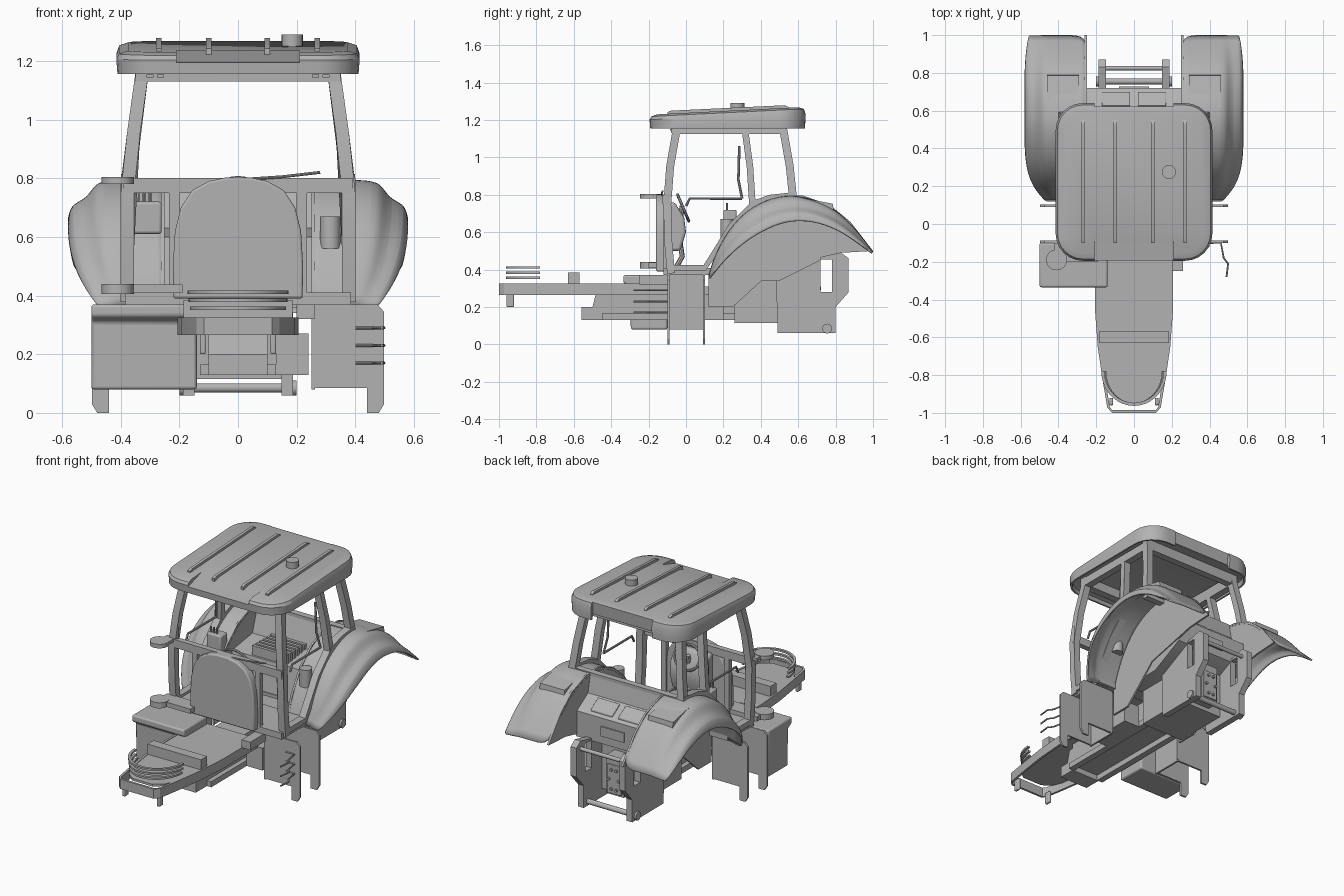
import bpy, bmesh, math
from mathutils import Matrix, Vector

if bpy.data.objects.get("Cube"):
    bpy.data.objects.remove(bpy.data.objects["Cube"])

grey = bpy.data.materials.new("plain grey")
grey.use_nodes = True
grey.diffuse_color = (0.45, 0.45, 0.45, 1)
grey.node_tree.nodes["Principled BSDF"].inputs["Base Color"].default_value = (0.45, 0.45, 0.45, 1)
parts = []


def finish(name, bm, mirror=False, bevel=0):
    bmesh.ops.recalc_face_normals(bm, faces=bm.faces)
    me = bpy.data.meshes.new(name)
    bm.to_mesh(me)
    bm.free()
    me.materials.append(grey)
    ob = bpy.data.objects.new(name, me)
    bpy.context.collection.objects.link(ob)
    parts.append(ob)
    if bevel:
        b = ob.modifiers.new("bevel", 'BEVEL')
        b.width, b.segments = bevel, 3
    if mirror:
        ob.modifiers.new("mirror", 'MIRROR')
    return ob


def place(axis, p, d):
    """Point of a flat outline p, at depth d along the axis."""
    return {'x': (d, p[0], p[1]), 'y': (p[0], d, p[1]), 'z': (p[0], p[1], d)}[axis]


def prism(name, axis, pts, a, b, mirror=False, bevel=0):
    bm = bmesh.new()
    lo = [bm.verts.new(place(axis, p, a)) for p in pts]
    hi = [bm.verts.new(place(axis, p, b)) for p in pts]
    bm.faces.new(lo)
    bm.faces.new(hi)
    for i in range(len(pts)):
        j = (i + 1) % len(pts)
        bm.faces.new((lo[i], lo[j], hi[j], hi[i]))
    return finish(name, bm, mirror, bevel)


def box(name, x0, x1, y0, y1, z0, z1, mirror=False, bevel=0):
    return prism(name, 'z', [(x0, y0), (x1, y0), (x1, y1), (x0, y1)], z0, z1, mirror, bevel)


def strip(name, axis, pts, width, a, b, mirror=False, lean=False):
    """Band of constant width along a flat path, extruded along the axis."""
    left, right = [], []
    for i, p in enumerate(pts):
        q, r = Vector(pts[max(i - 1, 0)]), Vector(pts[min(i + 1, len(pts) - 1)])
        t = (r - q).normalized()
        n = Vector((-t.y, t.x)) * width / 2
        left.append(Vector(p) + n)
        right.append(Vector(p) - n)
    ob = prism(name, axis, left + right[::-1], a, b, mirror)
    if lean:  # cab sides tilt inward above the waist
        for v in ob.data.vertices:
            v.co.x -= 0.14 * max(0, v.co.z - 0.8)
    return ob


def cylinder(name, axis, centre, r, length, mirror=False, segs=24):
    bm = bmesh.new()
    bmesh.ops.create_cone(bm, cap_ends=True, segments=segs, radius1=r, radius2=r, depth=length)
    turn = {'x': Matrix.Rotation(math.pi / 2, 4, 'Y'), 'y': Matrix.Rotation(math.pi / 2, 4, 'X'), 'z': Matrix()}
    bm.transform(Matrix.Translation(centre) @ turn[axis])
    return finish(name, bm, mirror)


def tube(name, pts, r, mirror=False, closed=False):
    cu = bpy.data.curves.new(name, 'CURVE')
    cu.dimensions, cu.bevel_depth, cu.bevel_resolution, cu.use_fill_caps = '3D', r, 2, True
    sp = cu.splines.new('POLY')
    sp.points.add(len(pts) - 1)
    sp.use_cyclic_u = closed
    for sp_pt, p in zip(sp.points, pts):
        sp_pt.co = (*p, 1)
    tmp = bpy.data.objects.new(name, cu)
    bm = bmesh.new()
    bpy.context.collection.objects.link(tmp)
    bm.from_mesh(bpy.data.meshes.new_from_object(tmp.evaluated_get(bpy.context.evaluated_depsgraph_get())))
    bpy.data.objects.remove(tmp)
    return finish(name, bm, mirror)


def cut(ob, cutter):
    cutter.hide_render = True
    m = ob.modifiers.new("cut", 'BOOLEAN')
    m.object, m.operation, m.solver = cutter, 'DIFFERENCE', 'EXACT'
    ob.data = bpy.data.meshes.new_from_object(ob.evaluated_get(bpy.context.evaluated_depsgraph_get()))
    ob.modifiers.clear()
    parts.remove(cutter)
    bpy.data.objects.remove(cutter)


# Front tray: deck, rim, cross bar, tow hooks and grille rings
half = [(0.2, -0.1), (0.2, -0.45), (0.185, -0.65), (0.16, -0.82)]
both = lambda pts: pts + [(-x, y) for x, y in reversed(pts)]
prism("front_deck", 'z', both(half + [(0.125, -0.9), (0.07, -0.945)]), 0.308, 0.322)
strip("front_rim", 'z', both(half + [(0.135, -0.97), (0.115, -0.993)]), 0.014, 0.265, 0.325)
box("deck_cross_bar", -0.185, 0.185, -0.63, -0.57, 0.32, 0.385)
box("tow_hook", 0.11, 0.13, -0.96, -0.92, 0.2, 0.275, True, 0.006)
arc = [math.radians(a) for a in range(-90, 91, 10)]
for i in range(3):
    w = 0.155 + 0.005 * i
    strip("grille_ring", 'z', [(w * math.sin(a), -0.78 - 0.175 * math.cos(a)) for a in arc],
          0.016, 0.35 + 0.028 * i, 0.362 + 0.028 * i)

# Engine, frame rails and gearbox
box("engine_block", -0.1, 0.1, -0.45, 0.26, 0.165, 0.31)
box("frame_rail", 0.09, 0.13, -0.45, 0.26, 0.13, 0.165, True)
box("axle_support", -0.1, 0.1, -0.56, -0.45, 0.13, 0.2)
prism("axle_wedge", 'x', [(-0.5, 0.2), (-0.48, 0.28), (-0.1, 0.28), (-0.1, 0.2)], -0.1, 0.1)
box("side_valve_box", 0.13, 0.24, -0.1, 0.2, 0.13, 0.27)
box("gearbox", -0.15, 0.15, 0.26, 0.5, 0.115, 0.42)
box("rear_axle_housing", -0.15, 0.15, 0.49, 0.62, 0.115, 0.5)
box("gearbox_neck", -0.06, 0.06, 0.6, 0.7, 0.14, 0.38)
box("bonnet_bracket", 0.2, 0.26, -0.25, -0.1, 0.32, 0.37, True)

# Rear side plates with a slot, lift rods and power take-off plate
plate = prism("rear_side_plate", 'x', [(0.49, 0.06), (0.8, 0.06), (0.8, 0.2), (0.87, 0.28), (0.87, 0.46),
                                       (0.83, 0.49), (0.48, 0.41)], 0.148, 0.188)
cut(plate, box("slot_cutter", 0.1, 0.3, 0.72, 0.78, 0.28, 0.455))
plate.modifiers.new("mirror", 'MIRROR')
cylinder("lower_hitch_bar", 'x', (0, 0.755, 0.085), 0.016, 0.36)
cylinder("hitch_bar_end", 'x', (0.19, 0.755, 0.085), 0.026, 0.02, True)
cylinder("upper_hitch_bar", 'x', (0, 0.825, 0.44), 0.012, 0.34)
box("power_take_off_plate", -0.05, 0.05, 0.7, 0.71, 0.15, 0.33, bevel=0.004)
for i in range(6):
    a = i * math.pi / 3
    cylinder("plate_bolt", 'y', (0.035 * math.cos(a), 0.715, 0.24 + 0.07 * math.sin(a)), 0.009, 0.015, segs=8)

# Side tank, step plates and step hooks
prism("side_tank", 'x', [(-0.1, 0.08), (-0.295, 0.08), (-0.3, 0.31), (-0.335, 0.33), (-0.335, 0.37), (-0.1, 0.37)],
      -0.5, -0.14, bevel=0.01)
box("step_inner_sheet", 0.25, 0.262, -0.1, 0.1, 0.08, 0.37, True)
for y in (-0.1, 0.09):
    prism("step_plate", 'y', [(0.25, 0.36), (0.25, 0.1), (0.265, 0.085), (0.44, 0.085), (0.44, 0), (0.48, 0),
                              (0.498, 0.03), (0.498, 0.345), (0.475, 0.37), (0.26, 0.37)], y, y + 0.012, True)
for z in (0.17, 0.23, 0.29):
    tube("step_hook", [(0.4, -0.1, z), (0.46, -0.1, z), (0.475, -0.18, z), (0.498, -0.21, z),
                       (0.49, -0.28, z)], 0.005)

# Cab floor, firewall dome and dashboard
box("cab_floor", -0.385, 0.385, -0.12, 0.14, 0.37, 0.41)
box("rear_floor", -0.26, 0.26, 0.14, 0.3, 0.36, 0.4)
dome = [(0.22, 0.39), (0.222, 0.5), (0.215, 0.62), (0.195, 0.7), (0.155, 0.76), (0.1, 0.79), (0.04, 0.803)]
prism("firewall_dome", 'y', both(dome), -0.16, -0.1, bevel=0.008)
box("front_waist_rail", -0.39, 0.39, -0.125, -0.09, 0.75, 0.8)
box("front_door_post", 0.2, 0.235, -0.12, -0.09, 0.4, 0.78, True)
prism("dashboard", 'x', [(-0.1, 0.5), (-0.03, 0.5), (0.0, 0.6), (-0.01, 0.68), (-0.06, 0.76), (-0.1, 0.76)],
      -0.12, 0.12, bevel=0.015)
tube("steering_column", [(0, -0.06, 0.4), (0, -0.02, 0.47), (0, -0.04, 0.6), (0, -0.02, 0.74)], 0.014)
tube("steering_wheel", [(0.085 * math.cos(k * math.pi / 12), -0.015 - 0.03 * math.sin(k * math.pi / 12),
                         0.73 + 0.07 * math.sin(k * math.pi / 12)) for k in range(24)], 0.008, closed=True)

# Cab side frames
frame = dict(axis='x', a=0.355, b=0.4, mirror=True, lean=True)
strip("front_pillar", pts=[(-0.08, 0.38), (-0.095, 0.55), (-0.1, 0.75), (-0.085, 0.95), (-0.05, 1.15)],
      width=0.042, **frame)
strip("door_lower_frame", pts=[(-0.08, 0.41), (0.1, 0.41), (0.16, 0.5), (0.24, 0.63), (0.33, 0.72), (0.37, 0.76)],
      width=0.032, **frame)
strip("middle_pillar", pts=[(0.355, 0.75), (0.342, 0.95), (0.315, 1.15)], width=0.035, **frame)
strip("rear_pillar", pts=[(0.572, 0.78), (0.555, 0.95), (0.52, 1.15)], width=0.042, **frame)
strip("rear_window_sill", pts=[(0.35, 0.75), (0.45, 0.785), (0.58, 0.8)], width=0.03, **frame)
strip("roof_side_rail", pts=[(-0.07, 1.155), (0.54, 1.155)], width=0.06, **frame)
box("front_header", -0.35, 0.35, -0.08, -0.03, 1.13, 1.2)
box("rear_header", -0.35, 0.35, 0.495, 0.54, 1.13, 1.2)
box("rear_waist_rail", -0.39, 0.39, 0.55, 0.59, 0.76, 0.8)
for x in (0.265, 0.3):
    box("header_lamp", x - 0.012, x + 0.012, -0.086, -0.08, 1.143, 1.153, True)
tube("door_handle_rail", [(0.36, 0.0, 0.74), (0.36, 0.02, 0.78), (0.36, 0.3, 0.78)], 0.007, True)
tube("upright_grab_rail", [(0.36, 0.3, 0.78), (0.345, 0.28, 0.88), (0.335, 0.285, 1.06)], 0.007, True)
tube("wiper", [(0, -0.13, 0.795), (0.15, -0.13, 0.805), (0.28, -0.125, 0.82)], 0.005)

# Rear deck, slatted seat base and control consoles
prism("rear_deck", 'x', [(0.25, 0.34), (0.3, 0.6), (0.5, 0.63), (0.55, 0.78), (0.59, 0.78), (0.61, 0.68),
                         (0.72, 0.61), (0.72, 0.45), (0.5, 0.34)], -0.255, 0.255)
prism("rear_deck_panel", 'x', [(0.625, 0.66), (0.7, 0.613), (0.7, 0.633), (0.625, 0.68)], 0.02, 0.17, True, 0.004)
box("rear_number_panel", -0.08, 0.08, 0.72, 0.728, 0.5, 0.56)
for i in range(6):
    box("seat_slat", -0.12, 0.12, 0.31 + 0.035 * i, 0.33 + 0.035 * i, 0.6, 0.66)
box("control_console", -0.36, -0.26, 0.2, 0.27, 0.61, 0.72, bevel=0.01)
for x in (-0.34, -0.32, -0.3):
    cylinder("control_lever", 'z', (x, 0.22, 0.73), 0.005, 0.05, segs=8)
cylinder("cup_holder", 'z', (0.315, 0.22, 0.615), 0.035, 0.11)

# Rear fenders: curved skin from crown to outer lip, plus the inner wheel wall
crown = [(0.12, 0.37), (0.16, 0.5), (0.25, 0.65), (0.36, 0.745), (0.5, 0.8), (0.63, 0.795),
         (0.77, 0.745), (0.88, 0.655), (1.0, 0.5)]
lip = [(0.12, 0.35), (0.2, 0.45), (0.3, 0.54), (0.41, 0.61), (0.53, 0.66), (0.65, 0.665),
       (0.77, 0.635), (0.88, 0.575), (0.998, 0.49)]
reach = [0.47, 0.54, 0.572, 0.58, 0.58, 0.58, 0.58, 0.577, 0.56]
bm = bmesh.new()
rows = [[bm.verts.new((0.25 + (r - 0.25) * f, *Vector(c).lerp(Vector(l), v)))
         for f, v in ((0, 0), (0.35, 0), (0.66, 0.02), (0.74, 0.2), (0.82, 0.5), (0.97, 0.63), (1, 1))]
        for c, l, r in zip(crown, lip, reach)]
for p, q in zip(rows, rows[1:]):
    for k in range(len(p) - 1):
        bm.faces.new((p[k], p[k + 1], q[k + 1], q[k]))
fender = finish("rear_fender", bm)
fender.modifiers.new("smooth", 'SUBSURF').levels = 2
fender.modifiers["smooth"].render_levels = 2
fender.modifiers.new("thickness", 'SOLIDIFY').thickness = 0.01
fender.modifiers.new("mirror", 'MIRROR')
prism("wheel_wall", 'x', crown + [(0.83, 0.49), (0.48, 0.41), (0.25, 0.2), (0.12, 0.2)], 0.25, 0.262, True)
prism("tail_lamp_pod", 'x', [(0.62, 0.785), (0.785, 0.752), (0.79, 0.715), (0.7, 0.75)], 0.29, 0.46, True)

# Round lamps on arms
for z0, z1, x1 in ((0.78, 0.805, -0.36), (0.405, 0.44, -0.19)):
    cylinder("side_lamp", 'z', (-0.41, -0.19, (z0 + z1) / 2), 0.055, z1 - z0, segs=32)
    box("side_lamp_arm", -0.42, x1, -0.2, -0.1, z0 + 0.003, z1 - 0.003)

# Roof: stacked rounded outlines with a hanging rim, rising towards the back
bm = bmesh.new()
loops = []
for inset, z, tilt in ((0.06, 1.19, 0.01), (0.022, 1.18, 0.01), (0.015, 1.155, 0), (0.004, 1.155, 0),
                       (0, 1.215, 0.025), (0.01, 1.238, 0.04), (0.04, 1.248, 0.04)):
    loop = []
    for cx, cy, start in ((0.27, 0.495, 0), (-0.27, 0.495, 90), (-0.27, -0.05, 180), (0.27, -0.05, 270)):
        for k in range(7):
            a = math.radians(start + 15 * k)
            y = cy + (0.145 - inset) * math.sin(a)
            loop.append(bm.verts.new((cx + (0.145 - inset) * math.cos(a), y, z + tilt * (y - 0.2) / 0.8)))
    loops.append(loop)
for lo, hi in zip(loops, loops[1:]):
    for i in range(len(lo)):
        j = (i + 1) % len(lo)
        bm.faces.new((lo[i], lo[j], hi[j], hi[i]))
bm.faces.new(loops[0])
bm.faces.new(loops[-1])
roof = finish("roof", bm)
cut(roof, prism("front_notch_cutter", 'x', [(-0.3, 1.195), (-0.19, 1.195), (-0.05, 1.238), (-0.05, 1.3), (-0.3, 1.3)],
                -0.21, 0.21))
cut(roof, prism("rear_notch_cutter", 'x', [(0.61, 1.1), (0.625, 1.3), (0.7, 1.3), (0.7, 1.1)], -0.21, 0.21))
for x in (0.1, 0.27):
    prism("roof_rib", 'x', [(-0.1, 1.2), (-0.1, 1.242), (-0.08, 1.25), (0.53, 1.279), (0.55, 1.268), (0.55, 1.22)],
          x - 0.009, x + 0.009, True)
cylinder("roof_vent_cap", 'z', (0.185, 0.275, 1.27), 0.037, 0.04, segs=16)

# Smooth curved surfaces, keep hard edges
bpy.ops.object.select_all(action='DESELECT')
for ob in parts:
    ob.select_set(True)
bpy.context.view_layer.objects.active = parts[0]
bpy.ops.object.shade_smooth_by_angle(angle=math.radians(30))
